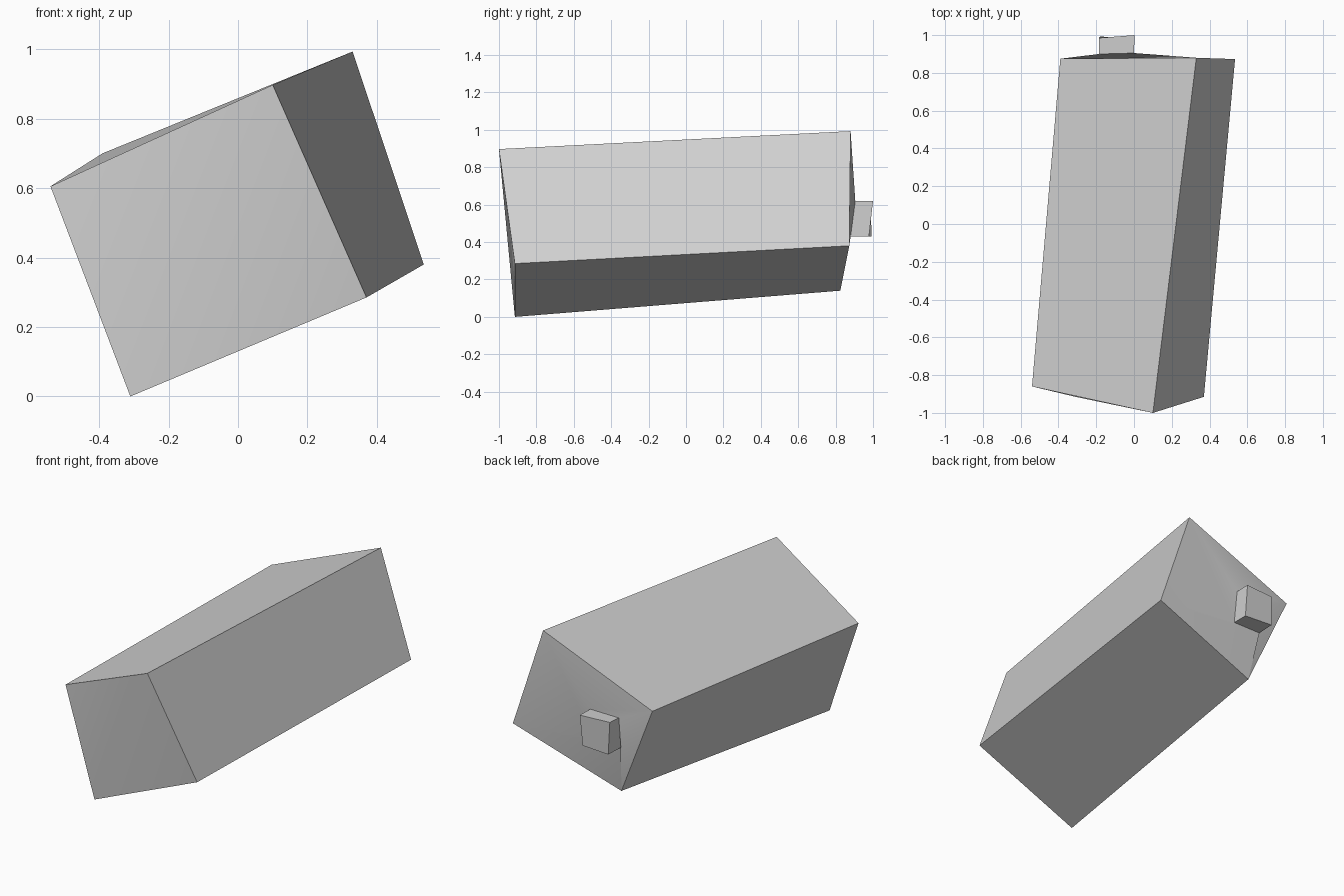
import bpy
import bmesh

old = bpy.data.objects.get("Cube")
if old:
    bpy.data.objects.remove(old, do_unlink=True)

# One plain grey for everything
grey = bpy.data.materials.new("light_grey")
grey.use_nodes = True
colour = (0.63, 0.63, 0.63, 1)
grey.diffuse_color = colour
grey.node_tree.nodes["Principled BSDF"].inputs["Base Color"].default_value = colour


def ring(bm, corners):
    return [bm.verts.new(c) for c in corners]


def bridge(bm, a, b, twist=False):
    """Join two four-cornered rings, optionally with a chosen diagonal."""
    for i in range(4):
        j = (i + 1) % 4
        if twist:
            bm.faces.new((a[i], a[j], b[j]))
            bm.faces.new((a[i], b[j], b[i]))
        else:
            bm.faces.new((a[i], a[j], b[j], b[i]))


def finish(name, bm, closed):
    if closed:
        bmesh.ops.recalc_face_normals(bm, faces=bm.faces)
    mesh = bpy.data.meshes.new(name)
    bm.to_mesh(mesh)
    bm.free()
    mesh.materials.append(grey)
    obj = bpy.data.objects.new(name, mesh)
    bpy.context.collection.objects.link(obj)
    bpy.ops.object.select_all(action="DESELECT")
    obj.select_set(True)
    bpy.context.view_layer.objects.active = obj
    bpy.ops.object.shade_smooth_by_angle(angle=0.5)


# Corner order: upper right side, upper left side, lower left side, lower right side
front = [(-.54, -.86, .605), (.10, -1, .897), (.37, -.915, .285), (-.31, -.915, 0)]
back = [(-.39, .875, .70), (.33, .88, .993), (.535, .873, .38), (-.15, .825, .14)]
root = [(-.185, .90, .615), (0, .905, .62), (0, .88, .43), (-.185, .88, .43)]
tip = [(-.185, .985, .62), (.003, 1, .62), (0, .978, .43), (-.18, .993, .43)]

# Tilted body with its rear end rising to the stub
bm = bmesh.new()
f, b, r = ring(bm, front), ring(bm, back), ring(bm, root)
bm.faces.new((f[0], f[1], f[3]))
bm.faces.new((f[1], f[2], f[3]))
bridge(bm, f, b)
bridge(bm, b, r, twist=True)
bm.faces.new(r)
finish("body", bm, True)

# Small upright stub on the rear
bm = bmesh.new()
r, t = ring(bm, root), ring(bm, tip)
bridge(bm, r, t)
bm.faces.new(r)
bm.faces.new(t)
finish("rear_stub", bm, True)
